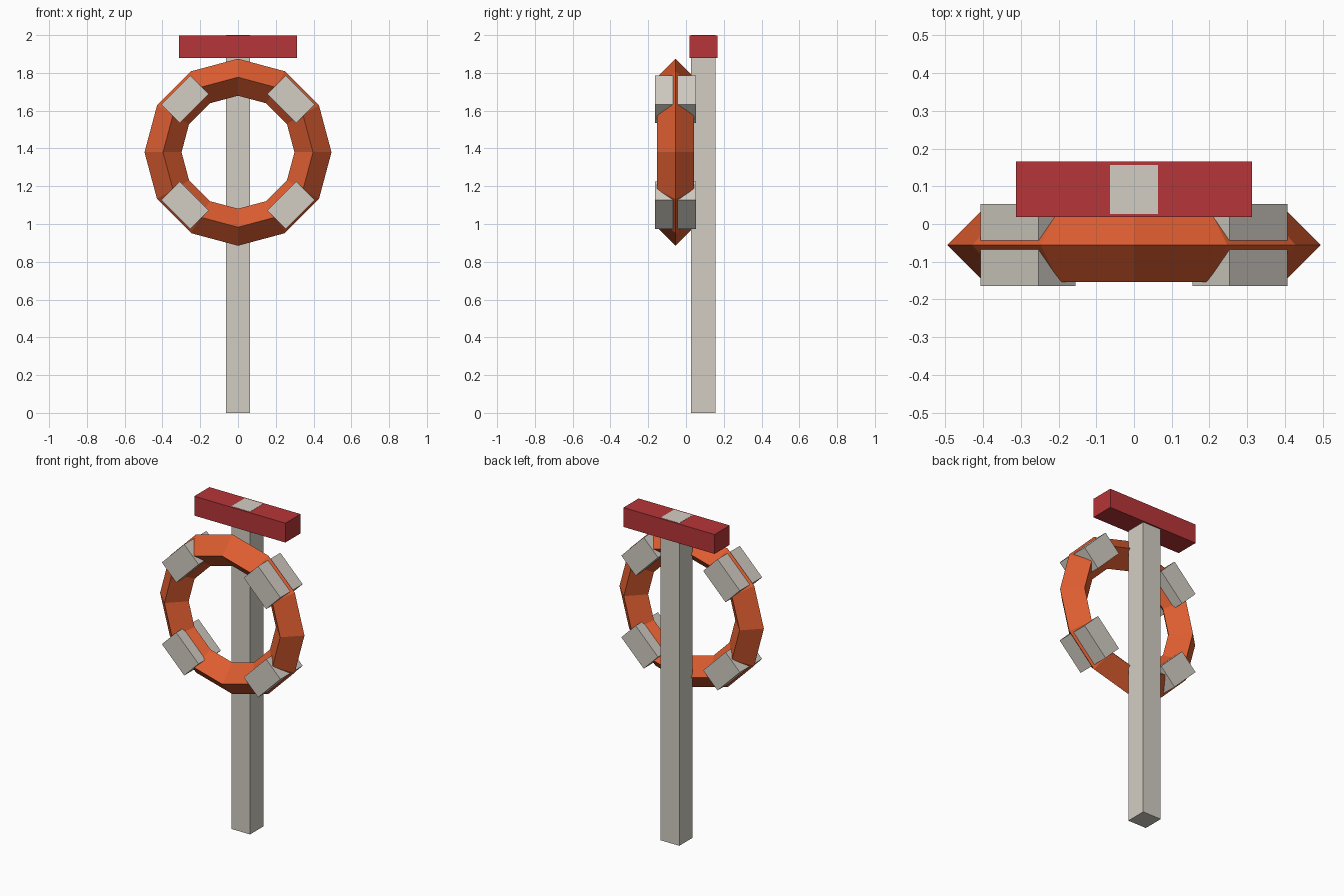
import bpy
from math import pi, cos, sin, radians

cube = bpy.data.objects.get("Cube")
if cube:
    bpy.data.objects.remove(cube, do_unlink=True)


def material(name, rgb):
    m = bpy.data.materials.new(name)
    m.use_nodes = True
    colour = (*rgb, 1.0)
    m.diffuse_color = colour
    m.node_tree.nodes["Principled BSDF"].inputs["Base Color"].default_value = colour
    return m


cream = material("warm_white", (0.65, 0.615, 0.55))
red = material("red", (0.47, 0.036, 0.04))
orange = material("orange", (0.73, 0.11, 0.03))


def finish(name, mat):
    ob = bpy.context.object
    ob.name = ob.data.name = name
    ob.data.materials.append(mat)
    return ob


def box(name, centre, size, mat, tilt=0.0):
    bpy.ops.mesh.primitive_cube_add(size=1, location=centre, rotation=(0, tilt, 0))
    ob = finish(name, mat)
    ob.scale = size
    return ob


# Post, running up through the sign so its end shows on top
POST_Y = 0.092
box("post", (0, POST_Y, 1.0), (0.128, 0.13, 2.0), cream)
box("sign_bar", (0, POST_Y, 1.939), (0.625, 0.148, 0.12), red)

# Lifebuoy ring with a diamond cross-section
RING_Y, RING_Z, RADIUS = -0.056, 1.38, 0.397
bpy.ops.mesh.primitive_torus_add(
    major_segments=12, minor_segments=4, major_radius=RADIUS, minor_radius=0.098,
    location=(0, RING_Y, RING_Z), rotation=(pi / 2, 0, 0))
ring = finish("lifebuoy_ring", orange)
for face in ring.data.polygons:
    face.use_smooth = False

# Four bands wrapped round the ring on the diagonals
for name, angle in (("upper_left", 45), ("upper_right", 135),
                    ("lower_right", 225), ("lower_left", 315)):
    a = radians(angle)
    box("band_" + name,
        (RADIUS * cos(a), RING_Y, RING_Z + RADIUS * sin(a)),
        (0.139, 0.218, 0.217), cream, tilt=-a)
